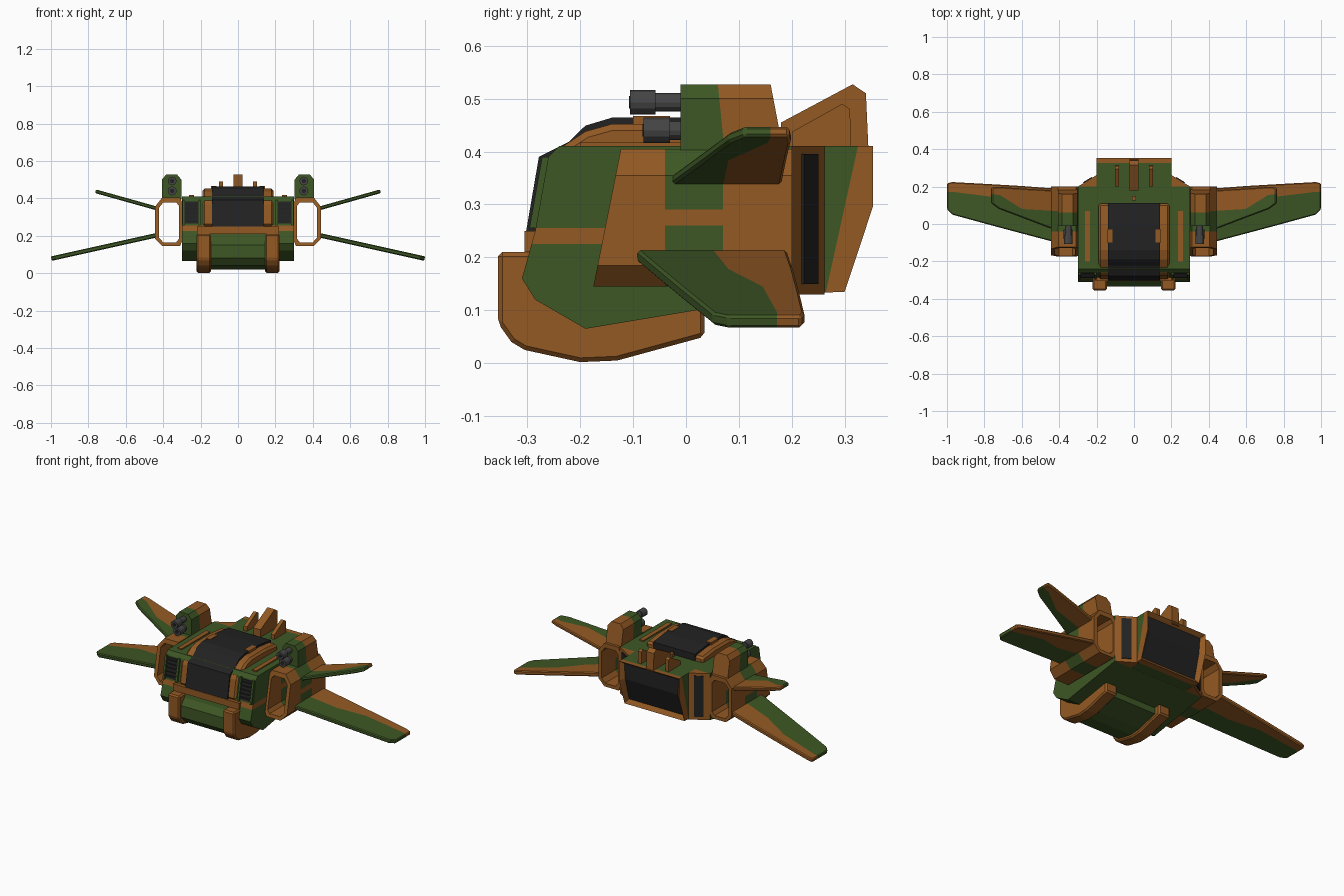
import bpy, bmesh
from mathutils import Vector

cube = bpy.data.objects.get("Cube")
if cube:
    bpy.data.objects.remove(cube)


def material(name, rgb):
    m = bpy.data.materials.new(name)
    m.use_nodes = True
    m.diffuse_color = (*rgb, 1)
    m.node_tree.nodes["Principled BSDF"].inputs["Base Color"].default_value = (*rgb, 1)
    return m


PALETTE = [material("camo_green", (.047, .095, .018)),
           material("camo_orange", (.29, .1, .017)),
           material("dark_glass", (.016, .016, .017)),
           material("gun_grey", (.06, .06, .06))]
GREEN, ORANGE, DARK, GREY = range(4)


def finish(name, bm, color, mirror=False, bevel=0):
    """color is an index, a rule on the face centre, or None to keep face indices"""
    bmesh.ops.recalc_face_normals(bm, faces=bm.faces)
    for f in bm.faces:
        if color is not None:
            f.material_index = color(f.calc_center_median()) if callable(color) else color
    mesh = bpy.data.meshes.new(name)
    bm.to_mesh(mesh)
    bm.free()
    for m in PALETTE:
        mesh.materials.append(m)
    obj = bpy.data.objects.new(name, mesh)
    bpy.context.collection.objects.link(obj)
    if bevel:
        mod = obj.modifiers.new("Bevel", "BEVEL")
        mod.width, mod.segments = bevel, 1
    if mirror:
        obj.modifiers.new("Mirror", "MIRROR")
    return obj


AXES = {"x": lambda p, d: (d, p[0], p[1]),
        "y": lambda p, d: (p[0], d, p[1]),
        "z": lambda p, d: (p[0], p[1], d)}


def prism_mesh(pts, a, b, axis="x", cuts=()):
    """Extruded profile, with extra edge loops cut along (point, normal) planes"""
    bm = bmesh.new()
    ends = [[bm.verts.new(AXES[axis](p, d)) for p in pts] for d in (a, b)]
    for e in ends:
        bm.faces.new(e)
    n = len(pts)
    for i in range(n):
        j = (i + 1) % n
        bm.faces.new((ends[0][i], ends[0][j], ends[1][j], ends[1][i]))
    cut(bm, cuts)
    return bm


def cut(bm, planes):
    for co, no in planes:
        bmesh.ops.bisect_plane(bm, geom=bm.verts[:] + bm.edges[:] + bm.faces[:],
                               plane_co=co, plane_no=no)


def prism(name, pts, a, b, color, axis="x", mirror=False, bevel=0, cuts=()):
    return finish(name, prism_mesh(pts, a, b, axis, cuts), color, mirror, bevel)


def box(name, x, y, z, color, **kw):
    return prism(name, [(y[0], z[0]), (y[1], z[0]), (y[1], z[1]), (y[0], z[1])], *x, color, **kw)


def z_cut(z):
    return (0, 0, z), (0, 0, 1)


def y_cut(y):
    return (0, y, 0), (0, 1, 0)


# Hull with an orange band around the nose
prism("hull", [(-.24, .41), (-.26, .39), (-.285, .25), (-.31, .16), (-.285, .12),
               (-.19, .065), (.2, .13), (.2, .41)], -.3, .3,
      lambda c: ORANGE if .225 < c.z < .255 else GREEN, cuts=[z_cut(.225), z_cut(.255)])

# Chin between two skids
prism("chin", [(-.335, .15), (-.29, .2), (0, .12), (0, .06), (-.13, .025),
               (-.2, .02), (-.3, .04), (-.335, .08)], -.16, .16, GREEN)
prism("skid", [(-.355, .21), (-.28, .21), (.035, .11), (.035, .05), (-.13, .005),
               (-.2, .002), (-.305, .025), (-.33, .04), (-.355, .075)], .145, .222,
      ORANGE, mirror=True, bevel=.008)
box("nose_bar", (-.22, .22), (-.305, -.2), (.21, .25), ORANGE)

# Canopy frame and glass
prism("canopy_frame", [(-.295, .25), (-.272, .38), (-.225, .415), (-.19, .438), (-.14, .452),
                       (0, .452), (.11, .44), (.11, .3), (-.2, .25)], -.19, .19, ORANGE, bevel=.012)
prism("canopy_glass", [(-.302, .25), (-.278, .39), (-.222, .418), (-.19, .449), (-.14, .464),
                       (0, .464), (.113, .45), (.113, .35), (-.2, .25)], -.14, .14, DARK)
box("canopy_notch", (.115, .145), (-.1, -.03), (.44, .467), ORANGE, mirror=True)
box("roof_block", (-.012, .012), (.125, .15), (.4, .43), ORANGE)
box("roof_rail", (.235, .262), (-.2, .07), (.4, .417), ORANGE, mirror=True)

# Intake grilles in the nose
prism("intake", [(-.2865, .265), (-.2665, .382), (-.25, .382), (-.25, .265)], .212, .285,
      DARK, mirror=True)
for i in range(5):
    z = .275 + i * .022
    y = -.285 + (z - .25) * .18
    box("intake_slat", (.21, .287), (y - .009, y + .02), (z, z + .007), DARK, mirror=True)
for x in (.2, .285):
    prism("intake_frame", [(-.296, .255), (-.272, .39), (-.25, .39), (-.25, .255)], x, x + .012,
          GREEN, mirror=True)

# Tail block with a recessed dark exhaust panel
bm = prism_mesh([(.19, .41), (.353, .41), (.353, .295), (.3, .135), (.19, .13)], -.2, .2,
                cuts=[((0, .325, .41), (0, 1, -.22))])
bmesh.ops.recalc_face_normals(bm, faces=bm.faces)
for f in bm.faces:
    c = f.calc_center_median()
    f.material_index = ORANGE if c.y > .295 + (c.z - .272) * .22 else GREEN
panel = [f for f in bm.faces if f.normal.y > .5]
for f in panel:
    f.material_index = ORANGE
bmesh.ops.inset_region(bm, faces=panel, thickness=.025, depth=-.025)
for f in panel:
    f.material_index = DARK
finish("tail_block", bm, None)

# Angled tail corners with slot vents
prism("tail_corner", [(.19, .2), (.3, .2), (.2, .262), (.19, .262)], .13, .41, ORANGE,
      axis="z", mirror=True)
start, along, out = Vector((.3, .2)), Vector((-.1, .062)), Vector((.527, .85))
slot = [start + along * t + out * d for t, d in ((.3, -.01), (.75, -.01), (.75, .005), (.3, .005))]
prism("tail_vent", slot, .15, .395, DARK, axis="z", mirror=True)

# Tail fins
prism("centre_fin", [(.18, .4), (.18, .455), (.315, .527), (.34, .51), (.345, .4)],
      -.024, .024, ORANGE)
prism("side_fin", [(.2, .4), (.2, .437), (.295, .49), (.31, .48), (.312, .4)],
      .08, .102, ORANGE, mirror=True)

# Hollow side nacelles with a raked mouth
outer = [(.295, .18), (.31, .145), (.405, .145), (.444, .185),
         (.444, .355), (.405, .405), (.31, .405), (.295, .37)]
inner = [(.315, .185), (.33, .165), (.4, .165), (.422, .19),
         (.422, .35), (.4, .378), (.33, .378), (.315, .36)]
bm = bmesh.new()
rings = [[bm.verts.new((x, (-.175 + (z - .145) * .2) if front else .2, z)) for x, z in pts]
         for pts, front in ((outer, 1), (inner, 1), (inner, 0), (outer, 0))]
for k in range(4):
    a, b = rings[k], rings[(k + 1) % 4]
    for i in range(8):
        j = (i + 1) % 8
        bm.faces.new((a[i], a[j], b[j], b[i]))
cut(bm, [y_cut(-.04), y_cut(.07), z_cut(.26), z_cut(.29)])
finish("side_nacelle", bm,
       lambda c: GREEN if -.04 < c.y < .07 and not .26 < c.z < .29 else ORANGE, mirror=True)

# Gun pods on the nacelles
bm = prism_mesh([(.303, .395), (.407, .395), (.407, .5), (.385, .527), (.325, .527), (.303, .5)],
                -.01, .185, "y")
for v in bm.verts:
    if v.co.y > .1:
        v.co.y -= (v.co.z - .395) * .19
cut(bm, [((0, .068, .45), (0, 1, .1))])
finish("gun_pod", bm, lambda c: GREEN if c.y < .068 else ORANGE, mirror=True)


def barrel(name, z, y0, y1, r, color=GREY):
    bm = bmesh.new()
    bmesh.ops.create_cone(bm, cap_ends=True, segments=12, radius1=r, radius2=r, depth=y1 - y0)
    for v in bm.verts:
        x, y, h = v.co
        v.co = (.352 + x, (y0 + y1) / 2 + h, z + y)
    finish(name, bm, color, mirror=True)


for z, tip, step, r in ((.493, -.106, -.058, .023), (.44, -.08, -.03, .024)):
    barrel("gun_barrel", z, step, .01, r * .75)
    barrel("gun_muzzle", z, tip, step, r)
    barrel("gun_bore", z, tip - .002, tip + .01, r * .5, DARK)


# Wings: stations of x, leading edge, camouflage split, trailing edge
def wing(name, stations, z0, z1, thick):
    bm = bmesh.new()
    x0, x1 = stations[0][0], stations[-1][0]
    rows = [[bm.verts.new((s[0], y, z0 + (z1 - z0) * (s[0] - x0) / (x1 - x0))) for y in s[1:]]
            for s in stations]
    for a, b in zip(rows, rows[1:]):
        for k in (GREEN, ORANGE):
            f = bm.faces.new((a[k], b[k], b[k + 1], a[k + 1]))
            f.material_index = k
    obj = finish(name, bm, None)
    mod = obj.modifiers.new("Thickness", "SOLIDIFY")
    mod.thickness, mod.offset = thick, 0
    mod = obj.modifiers.new("Bevel", "BEVEL")
    mod.width, mod.segments = .005, 1
    obj.modifiers.new("Mirror", "MIRROR")


wing("lower_wing", [(.43, -.095, .05, .19), (.6, -.05, .08, .203), (.75, -.01, .145, .212),
                    (.97, .05, .172, .224), (.998, .08, .172, .218)], .204, .078, .024)
wing("upper_wing", [(.43, -.03, .07, .18), (.6, .035, .08, .19), (.72, .08, .155, .198),
                    (.762, .11, .16, .195)], .345, .438, .02)
